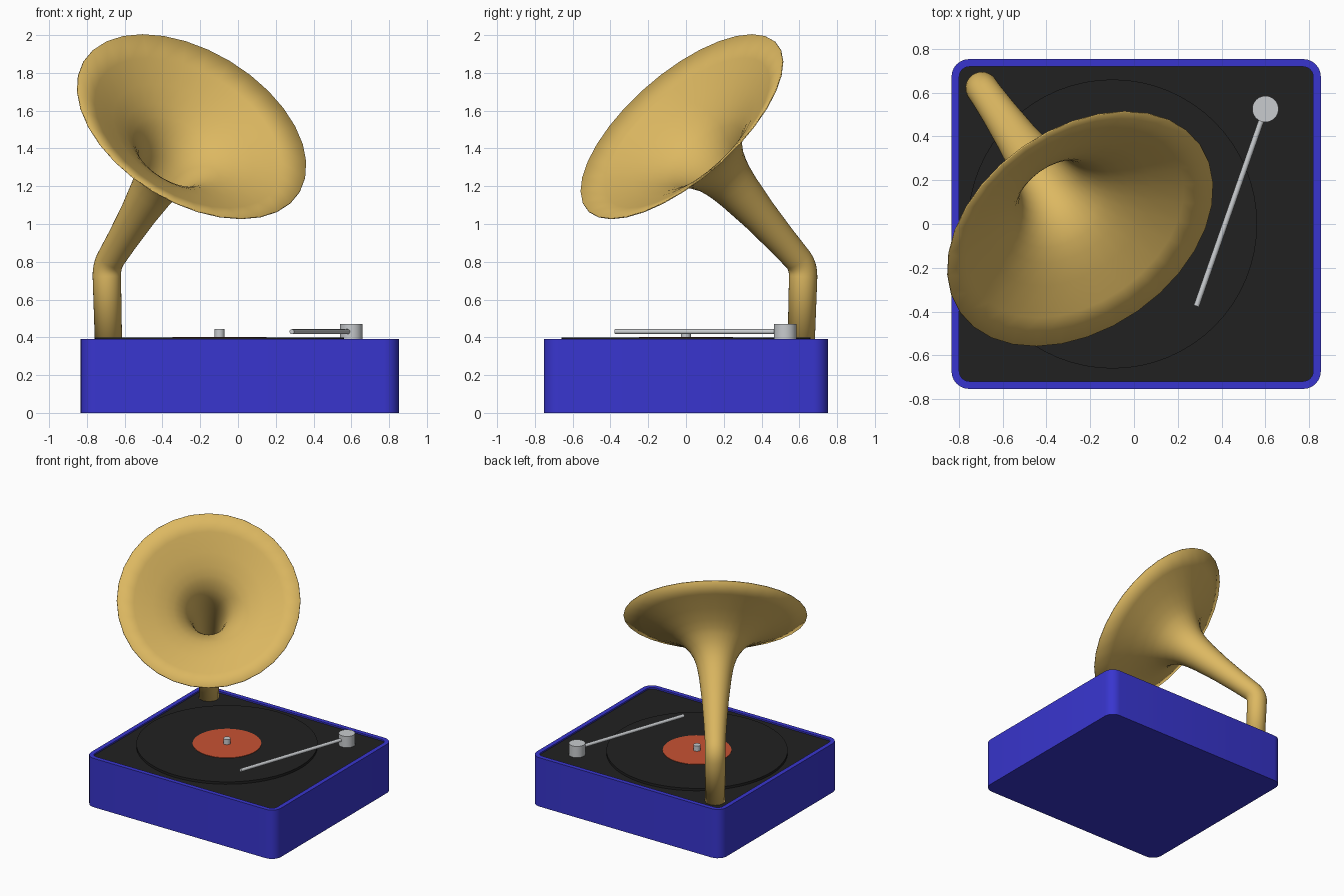
import bpy, bmesh, math
from mathutils import Vector

if "Cube" in bpy.data.objects:
    bpy.data.objects.remove(bpy.data.objects["Cube"])


def material(name, rgb):
    m = bpy.data.materials.new(name)
    m.diffuse_color = (*rgb, 1)
    m.use_nodes = True
    m.node_tree.nodes["Principled BSDF"].inputs["Base Color"].default_value = m.diffuse_color
    return m


BLUE = material("blue", (0.04, 0.036, 0.62))
BLACK = material("black", (0.015, 0.015, 0.015))
GOLD = material("gold", (0.72, 0.48, 0.12))
ORANGE = material("orange", (0.58, 0.085, 0.033))
SILVER = material("silver", (0.58, 0.60, 0.62))


def finish(name, bm, mats, angle=35):
    bmesh.ops.recalc_face_normals(bm, faces=bm.faces)
    me = bpy.data.meshes.new(name)
    bm.to_mesh(me)
    bm.free()
    ob = bpy.data.objects.new(name, me)
    bpy.context.collection.objects.link(ob)
    for m in mats:
        me.materials.append(m)
    bpy.ops.object.select_all(action='DESELECT')
    bpy.context.view_layer.objects.active = ob
    ob.select_set(True)
    bpy.ops.object.shade_smooth_by_angle(angle=math.radians(angle))
    return ob


def rod(name, a, b, r, mat, sides=32):
    a, b = Vector(a), Vector(b)
    bm = bmesh.new()
    bmesh.ops.create_cone(bm, cap_ends=True, segments=sides, radius1=r, radius2=r, depth=(b - a).length)
    rot = (b - a).to_track_quat('Z', 'Y').to_matrix()
    for v in bm.verts:
        v.co = rot @ v.co + (a + b) / 2
    return finish(name, bm, [mat])


def rounded_loop(bm, inset, z, cx=0.01, hx=0.843, hy=0.753, radius=0.08, n=6):
    """Ring of vertices around a rounded rectangle."""
    r = radius - inset
    loop = []
    for q, (sx, sy) in enumerate([(1, 1), (-1, 1), (-1, -1), (1, -1)]):
        for i in range(n + 1):
            a = math.pi / 2 * (q + i / n)
            loop.append(bm.verts.new((cx + sx * (hx - radius) + r * math.cos(a),
                                      sy * (hy - radius) + r * math.sin(a), z)))
    return loop


def bridge(bm, a, b):
    n = len(a)
    return [bm.faces.new((a[i], a[(i + 1) % n], b[(i + 1) % n], b[i])) for i in range(n)]


# Case: rounded box with a shallow recessed black deck
bm = bmesh.new()
loops = [rounded_loop(bm, i, z) for i, z in [(0, 0), (0, 0.392), (0.035, 0.392), (0.035, 0.38)]]
for a, b in zip(loops, loops[1:]):
    bridge(bm, a, b)
bm.faces.new(loops[0])
bm.faces.new(loops[-1]).material_index = 1
finish("case", bm, [BLUE, BLACK])

# Record, label and spindle
X = -0.098
rod("record", (X, 0, 0.378), (X, 0, 0.399), 0.66, BLACK, 64)
rod("record_label", (X, 0, 0.396), (X, 0, 0.402), 0.25, ORANGE, 48)
rod("spindle", (X, 0, 0.40), (X, 0, 0.443), 0.027, SILVER, 24)

# Tone arm
rod("arm_pivot", (0.6, 0.525, 0.379), (0.6, 0.525, 0.47), 0.06, SILVER)
rod("tone_arm", (0.6, 0.525, 0.43), (0.285, -0.375, 0.43), 0.013, SILVER, 16)

# Horn: upright pipe, bend, then a straight axis that flares out to the bell
axis = Vector((0.4185, -0.598, 0.683)).normalized()
side = axis.cross(Vector((0, 0, 1))).normalized()
foot, bend = Vector((-0.686, 0.61, 0.378)), Vector((-0.696, 0.622, 0.78))
up = (bend - foot).normalized()
rings = [(foot, up, 0.069)]
R = 0.06
for i in range(7):
    t = i / 6
    p = (bend - up * R) * (1 - t) ** 2 + bend * 2 * t * (1 - t) + (bend + axis * R) * t ** 2
    rings.append((p, (up * (1 - t) + axis * t).normalized(), 0.072))
PROFILE = [(0.2, 0.079), (0.4, 0.094), (0.58, 0.115), (0.65, 0.127), (0.70, 0.139),
           (0.75, 0.157), (0.80, 0.185), (0.85, 0.225), (0.88, 0.258), (0.92, 0.315),
           (0.97, 0.41), (1.03, 0.545), (1.083, 0.668)]
L = (Vector((-0.245, -0.027, 1.512)) - bend).length / 1.083
rings += [(bend + axis * (t * L), axis, r) for t, r in PROFILE]

bm = bmesh.new()
N = 32
previous = None
for center, tangent, r in rings:
    u = side.cross(tangent).normalized()
    loop = [bm.verts.new(center + r * (side * math.cos(2 * math.pi * i / N) + u * math.sin(2 * math.pi * i / N)))
            for i in range(N)]
    if previous:
        bridge(bm, previous, loop)
    previous = loop
horn = finish("horn", bm, [GOLD], 60)
shell = horn.modifiers.new("thickness", 'SOLIDIFY')
shell.thickness = 0.006
shell.offset = 0
